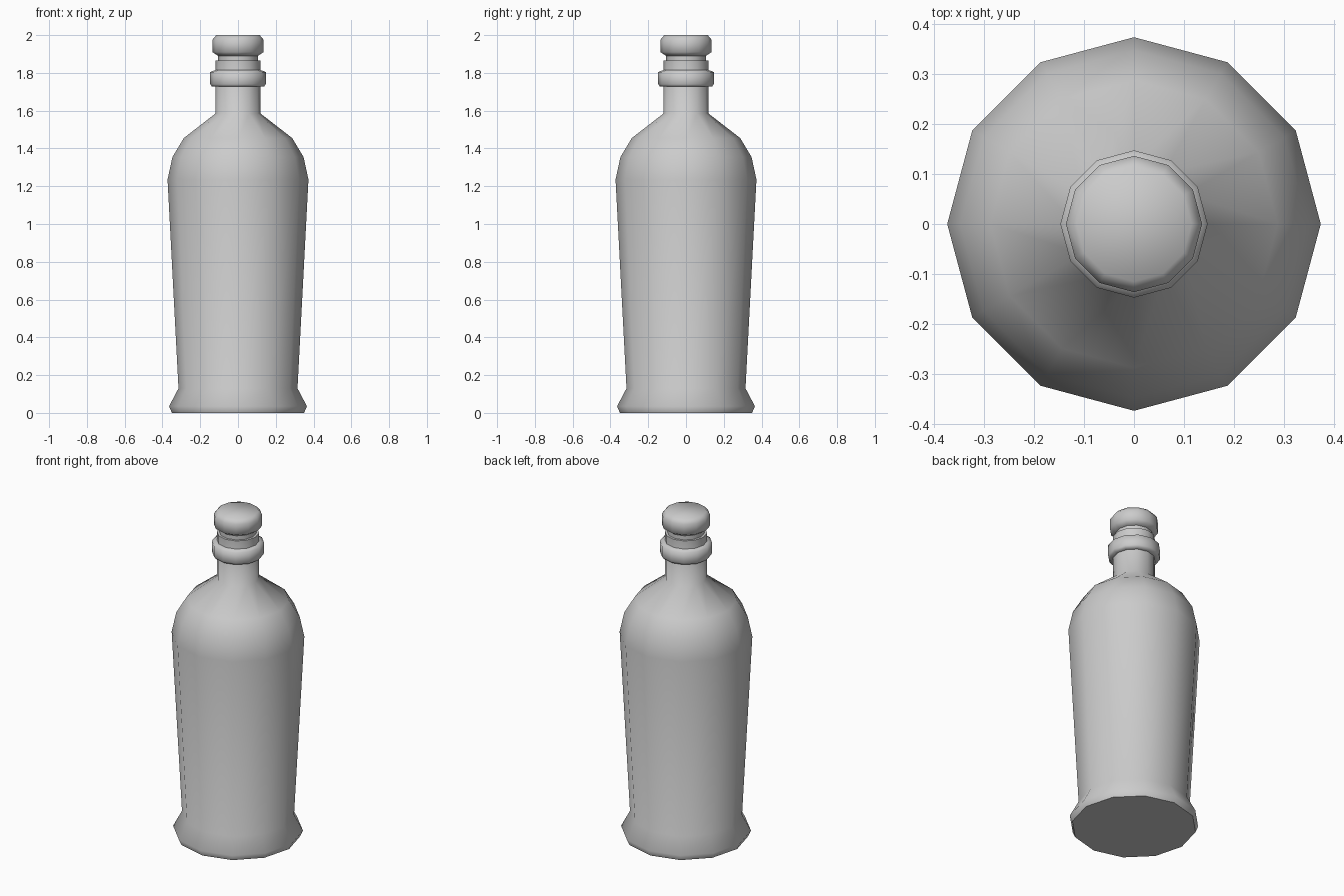
import bpy
import math

SIDES = 12

cube = bpy.data.objects.get("Cube")
if cube:
    bpy.data.objects.remove(cube, do_unlink=True)

# Single grey material
grey = bpy.data.materials.new("plain_grey")
grey.use_nodes = True
colour = (0.6, 0.6, 0.6, 1)
grey.diffuse_color = colour
grey.node_tree.nodes["Principled BSDF"].inputs["Base Color"].default_value = colour


def lathe(name, profile, angle):
    """Revolve (radius, height) points, closing both ends with a flat cap."""
    verts, faces = [], []
    for r, z in profile:
        for i in range(SIDES):
            a = math.tau * i / SIDES
            verts.append((r * math.cos(a), r * math.sin(a), z))
    for k in range(len(profile) - 1):
        low, high = k * SIDES, (k + 1) * SIDES
        for i in range(SIDES):
            j = (i + 1) % SIDES
            faces.append((low + i, low + j, high + j, high + i))
    faces.append(tuple(reversed(range(SIDES))))
    faces.append(tuple(range(len(verts) - SIDES, len(verts))))
    mesh = bpy.data.meshes.new(name)
    mesh.from_pydata(verts, [], faces)
    mesh.materials.append(grey)
    obj = bpy.data.objects.new(name, mesh)
    bpy.context.collection.objects.link(obj)
    bpy.ops.object.select_all(action='DESELECT')
    obj.select_set(True)
    bpy.context.view_layer.objects.active = obj
    bpy.ops.object.shade_smooth_by_angle(angle=math.radians(angle))
    return obj


# Flared foot, tapering body, rounded shoulder and neck
lathe("bottle_body", [
    (0.35, 0), (0.365, 0.035), (0.315, 0.13), (0.373, 1.235),
    (0.347, 1.355), (0.287, 1.455), (0.119, 1.585), (0.119, 1.865),
], 60)

# Raised ring around the neck
lathe("neck_collar", [
    (0.115, 1.727), (0.138, 1.727), (0.147, 1.74), (0.147, 1.805), (0.119, 1.815),
], 75)

# Stopper: narrow plug and wide rounded cap
lathe("stopper_plug", [(0.105, 1.85), (0.105, 1.91)], 60)
lathe("stopper_cap", [
    (0.105, 1.89), (0.136, 1.91), (0.136, 1.975), (0.115, 2),
], 75)
